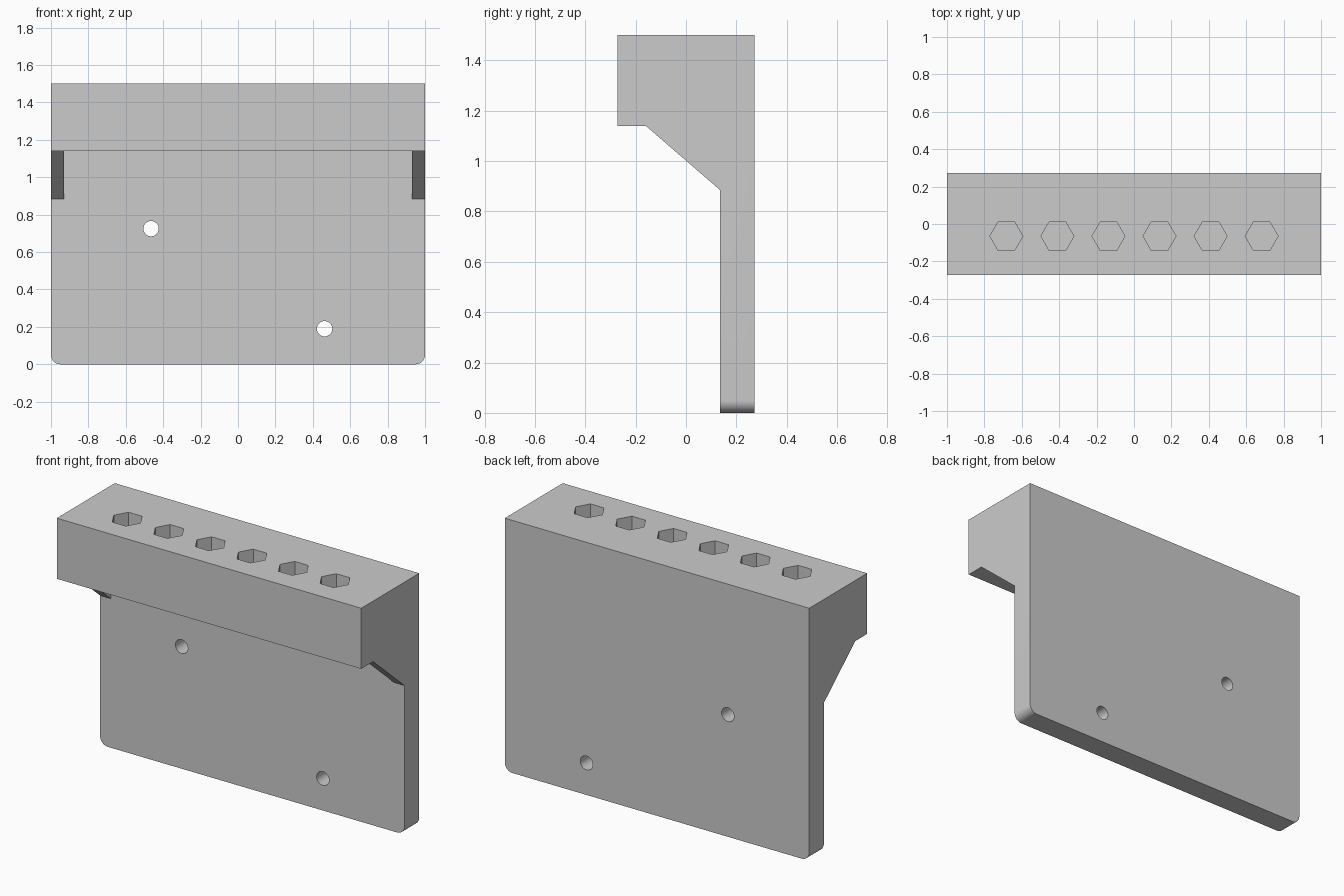
import bpy, bmesh
from math import radians

if "Cube" in bpy.data.objects:
    bpy.data.objects.remove(bpy.data.objects["Cube"])

HALF = 1.0        # half width
WEB = 0.93        # inner face of the side gussets
FRONT, PLATE, BACK = -0.272, 0.135, 0.272
TOP, SHELF, GUSSET_LOW = 1.5, 1.14, 0.885


def prism(name, profile, half):
    """Extrude a (y, z) profile along x, from -half to half."""
    bm = bmesh.new()
    face = bm.faces.new([bm.verts.new((-half, y, z)) for y, z in profile])
    ext = bmesh.ops.extrude_face_region(bm, geom=[face])["geom"]
    bmesh.ops.translate(bm, vec=(2 * half, 0, 0),
                        verts=[v for v in ext if isinstance(v, bmesh.types.BMVert)])
    bmesh.ops.recalc_face_normals(bm, faces=bm.faces)
    mesh = bpy.data.meshes.new(name)
    bm.to_mesh(mesh)
    bm.free()
    obj = bpy.data.objects.new(name, mesh)
    bpy.context.collection.objects.link(obj)
    return obj


def cut(target, cutter):
    """Subtract the cutter and remove it."""
    cutter.hide_render = True
    bpy.ops.object.select_all(action="DESELECT")
    bpy.context.view_layer.objects.active = target
    target.select_set(True)
    mod = target.modifiers.new("cut", "BOOLEAN")
    mod.operation, mod.solver, mod.object = "DIFFERENCE", "EXACT", cutter
    bpy.ops.object.modifier_apply(modifier=mod.name)
    bpy.data.objects.remove(cutter)


def cylinder(sides, radius, depth, location, rotation):
    bpy.ops.mesh.primitive_cylinder_add(vertices=sides, radius=radius, depth=depth,
                                        location=location, rotation=rotation)
    return bpy.context.object


# Holder body: wall plate, overhanging block and sloped underside
holder = prism("wall_bit_holder", [
    (BACK, 0), (BACK, TOP), (FRONT, TOP), (FRONT, SHELF),
    (-0.16, SHELF), (PLATE, GUSSET_LOW), (PLATE, 0)], HALF)

# Rounded lower corners of the plate
bm = bmesh.new()
bm.from_mesh(holder.data)
corners = [e for e in bm.edges
           if all(abs(v.co.z) < 1e-5 for v in e.verts)
           and abs(e.verts[0].co.x - e.verts[1].co.x) < 1e-5]
bmesh.ops.bevel(bm, geom=corners, offset=0.05, segments=10, profile=0.5, affect="EDGES")
bm.to_mesh(holder.data)
bm.free()

# Clear the slope between the two side gussets
cut(holder, prism("gusset_gap", [
    (-0.35, SHELF), (PLATE, SHELF), (PLATE, GUSSET_LOW - 0.1),
    (-0.35, GUSSET_LOW - 0.1)], WEB))

# Row of blind hexagonal sockets
DEPTH = 0.29
for i in range(6):
    x = (i - 2.5) * 0.273
    cut(holder, cylinder(6, 0.088, 2 * DEPTH, (x, -0.065, TOP), (0, 0, radians(30))))

# Screw holes through the plate
for x, z in ((-0.465, 0.725), (0.463, 0.19)):
    cut(holder, cylinder(32, 0.041, 0.5, (x, 0.2, z), (radians(90), 0, 0)))

bpy.ops.object.select_all(action="DESELECT")
holder.select_set(True)
bpy.context.view_layer.objects.active = holder
bpy.ops.object.shade_smooth_by_angle(angle=radians(25))
